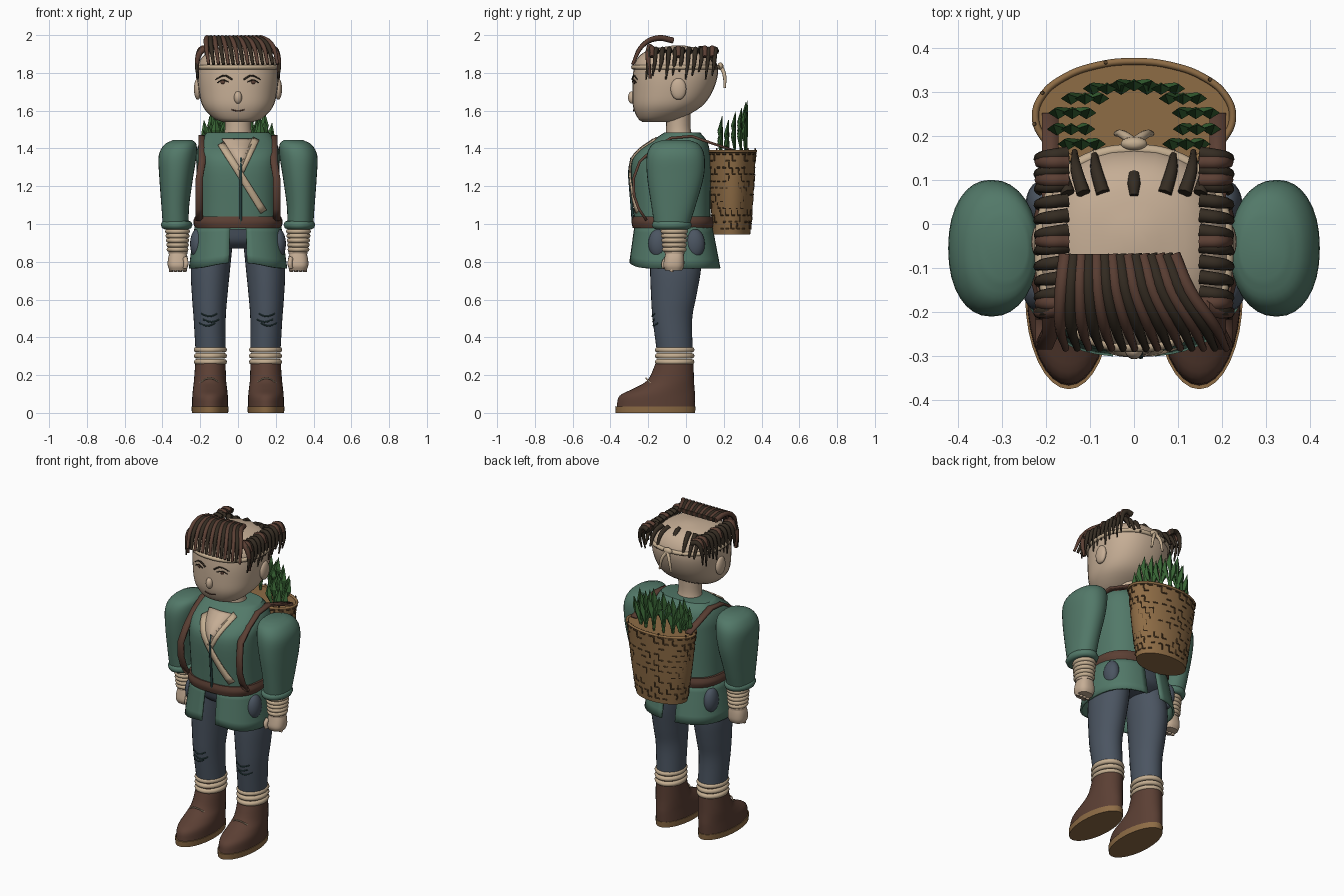
import bpy, bmesh, math, random
from mathutils import Vector
from mathutils.bvhtree import BVHTree

random.seed(4)
cube = bpy.data.objects.get("Cube")
if cube:
    bpy.data.objects.remove(cube)


def material(name, *rgb):
    m = bpy.data.materials.new(name)
    m.use_nodes = True
    m.diffuse_color = (*rgb, 1)
    m.node_tree.nodes["Principled BSDF"].inputs["Base Color"].default_value = (*rgb, 1)
    return m


SKIN = material("skin", .56, .42, .3)
CLOTH = material("beige cloth", .55, .42, .28)
HAIR = material("dark hair", .035, .025, .016)
LEATHER = material("brown leather", .105, .05, .034)
GREEN = material("green tunic", .085, .19, .14)
SEAM = material("dark seam", .02, .05, .05)
LEAF = material("leaf green", .04, .13, .035)
BLUE = material("blue trousers", .07, .09, .12)
BASKET = material("basket tan", .27, .15, .06)
WEAVE = material("weave brown", .1, .055, .022)


def finish(name, verts, faces, mat, angle=40, thick=0):
    me = bpy.data.meshes.new(name)
    me.from_pydata(verts, [], faces)
    bm = bmesh.new()
    bm.from_mesh(me)
    bmesh.ops.recalc_face_normals(bm, faces=bm.faces)
    bm.to_mesh(me)
    bm.free()
    ob = bpy.data.objects.new(name, me)
    bpy.context.collection.objects.link(ob)
    me.materials.append(mat)
    if thick:
        mod = ob.modifiers.new("thickness", "SOLIDIFY")
        mod.thickness, mod.offset = thick, 0
    if angle:
        bpy.ops.object.select_all(action="DESELECT")
        bpy.context.view_layer.objects.active = ob
        ob.select_set(True)
        bpy.ops.object.shade_smooth_by_angle(angle=math.radians(angle))
    return ob


def oval(a, cx, cy, rx, ry, e=2):
    c, s = math.cos(a), math.sin(a)
    return (cx + math.copysign(abs(c) ** (2 / e), c) * rx,
            cy + math.copysign(abs(s) ** (2 / e), s) * ry)


def loft(name, sections, mat, n=32, e=2.0, steps=4, angle=50):
    """Capped stack of ovals; each section is z, cx, cy, rx, ry."""
    k = [Vector(s) for s in sections]
    rings = []
    for i in range(len(k) - 1):
        a, b = k[i], k[i + 1]
        m0 = (b - k[i - 1]) / 2 if i else b - a
        m1 = (k[i + 2] - a) / 2 if i + 2 < len(k) else b - a
        for j in range(steps):
            t = j / steps
            u = t * t * (3 - 2 * t)
            rings.append(a * (1 - u) + b * u + m0 * (t * (1 - t) ** 2) - m1 * (t * t * (1 - t)))
    rings.append(k[-1])
    verts = [(*oval(math.tau * j / n, *r[1:], e), r[0]) for r in rings for j in range(n)]
    faces = [(i * n + j, i * n + (j + 1) % n, (i + 1) * n + (j + 1) % n, (i + 1) * n + j)
             for i in range(len(rings) - 1) for j in range(n)]
    faces += [tuple(range(n)), tuple(range(len(verts) - n, len(verts)))]
    return finish(name, verts, faces, mat, angle)


def tubes(name, paths, r, mat, tip=1.0, closed=False):
    """Round strands along smooth paths, thinning to the tip."""
    cu = bpy.data.curves.new(name, "CURVE")
    cu.dimensions, cu.bevel_depth, cu.bevel_resolution = "3D", r, 2
    cu.resolution_u, cu.use_fill_caps = 5, True
    for path in paths:
        sp = cu.splines.new("BEZIER")
        sp.bezier_points.add(len(path) - 1)
        sp.use_cyclic_u = closed
        for i, (p, co) in enumerate(zip(sp.bezier_points, path)):
            p.co = co
            p.handle_left_type = p.handle_right_type = "AUTO"
            p.radius = 1 + (tip - 1) * (i / (len(path) - 1)) ** 2
    tmp = bpy.data.objects.new(name, cu)
    me = bpy.data.meshes.new_from_object(tmp)
    bpy.data.objects.remove(tmp)
    ob = bpy.data.objects.new(name, me)
    bpy.context.collection.objects.link(ob)
    me.materials.clear()
    me.materials.append(mat)
    me.shade_smooth()
    return ob


def hoop(z, cx, cy, rx, ry, e=2):
    return [(*oval(math.tau * i / 16, cx, cy, rx, ry, e), z) for i in range(16)]


def ball(name, loc, radii, mat):
    arcs = [math.pi * (i / 10 - .5) for i in range(1, 10)]
    return loft(name, [(loc[2] + radii[2] * math.sin(a), loc[0], loc[1], radii[0] * math.cos(a),
                        radii[1] * math.cos(a)) for a in arcs], mat, n=20, steps=1, angle=80)


def tree(ob):
    return BVHTree.FromPolygons([v.co for v in ob.data.vertices], [p.vertices for p in ob.data.polygons])


def onto(target, pts, off=.004):
    """Place x, z points on the front of a part."""
    out = []
    for x, z in pts:
        hit = target.ray_cast(Vector((x, -2, z)), Vector((0, 1, 0)))[0]
        out.append((x, (hit.y if hit else -.2) - off, z))
    return out


def patch(name, target, a, b, w0, w1, across, mat):
    """Thin band lying on the front of a part from a to b."""
    a, b, across = Vector(a), Vector(b), Vector(across).normalized()
    pts = []
    for i in range(13):
        t = i / 12
        half = across * (w0 + (w1 - w0) * t) / 2
        pts += [a.lerp(b, t) + half * s for s in (-1, 0, 1)]
    faces = [(3 * i + j, 3 * i + j + 1, 3 * i + j + 4, 3 * i + j + 3) for i in range(12) for j in (0, 1)]
    return finish(name, onto(target, pts, .006), faces, mat, thick=.009)


# Head, neck and face
head = tree(loft("head", [(1.54, 0, -.16, .08, .07), (1.56, 0, -.14, .13, .115), (1.62, 0, -.1, .185, .18),
                          (1.7, 0, -.072, .207, .212), (1.8, 0, -.055, .216, .225), (1.87, 0, -.055, .2, .208),
                          (1.92, 0, -.05, .14, .15), (1.945, 0, -.04, .03, .03)], SKIN, e=2.3, angle=80))
loft("neck", [(1.42, 0, -.03, .09, .08), (1.5, 0, -.04, .07, .065), (1.6, 0, -.04, .07, .065)], SKIN)
ball("nose", (0, -.285, 1.67), (.021, .022, .034), SKIN)
for s in (-1, 1):
    ball("ear", (s * .213, -.04, 1.715), (.02, .042, .058), SKIN)
    tubes("brow", [onto(head, [(s * .03, 1.765), (s * .07, 1.785), (s * .12, 1.765)])], .005, HAIR, .5)
    tubes("eyelid", [onto(head, [(s * .05, 1.752), (s * .08, 1.762), (s * .11, 1.748)])], .003, HAIR)
    ball("iris", onto(head, [(s * .08, 1.752)], 0)[0], (.013, .005, .011), LEATHER)
tubes("mouth", [onto(head, [(-.035, 1.605), (0, 1.598), (.035, 1.605)])], .003, LEATHER)

# Headband with knot and tails
tubes("headband", [hoop(1.83, 0, -.055, .213, .223, 2.3)], .013, CLOTH, closed=True)
ball("headband_knot", (0, .182, 1.835), (.03, .016, .02), CLOTH)
tubes("headband_tails", [[(0, .185, 1.835), (s * .025, .203, 1.79), (s * .04, .205, 1.72)] for s in (-1, 1)],
      .011, CLOTH, .6)

# Hair: swept fringe, side locks and short back locks
fringe = []
for i in range(15):
    t = i / 14
    fringe.append([(-.155 + .245 * t, -.07, 1.972), (-.165 + .29 * t, -.15, 1.984),
                   (-.168 + .35 * t, -.23, 1.945), (-.155 + .365 * t, -.283, 1.845)])
tubes("fringe_brown", fringe[::2], .016, LEATHER, .5)
tubes("fringe_dark", fringe[1::2], .016, HAIR, .5)
for s in (-1, 1):
    locks = [[(s * .15, y + .01, 1.915), (s * .19, y + .005, 1.922), (s * .217, y, 1.86),
              (s * .213, y - .012, 1.765 + .02 * (i % 3))]
             for i, y in enumerate([-.2 + .035 * j for j in range(11)])]
    tubes("side_locks", locks, .016, HAIR, .25)
    tubes("side_locks_top", [[(s * .15, y, 1.92), (s * .19, y, 1.928), (s * .214, y, 1.885)]
                             for y in (-.18, -.04, .1, .14)], .017, LEATHER, .8)
    tubes("front_lock", [[(s * .16, -.19, 1.94), (s * .205, -.2, 1.9), (s * .215, -.19, 1.77)]], .018, LEATHER, .4)
    tubes("back_locks", [[(s * x, .07, 1.925), (s * (x + .015), .12, 1.9), (s * (x + .02), .165, 1.82)]
                         for x in (.07, .115, .15)], .016, HAIR, .4)
tubes("crown_lock", [[(0, .11, 1.9), (0, .09, 1.925), (0, .065, 1.935)]], .016, HAIR, .6)

# Tunic body, open neck, crossed sash and belt
body = tree(loft("tunic_body", [(.97, 0, -.07, .215, .2), (1.1, 0, -.075, .215, .205), (1.3, 0, -.08, .22, .212),
                                (1.38, 0, -.066, .22, .193), (1.44, 0, -.035, .2, .145),
                                (1.485, 0, -.02, .165, .095)], GREEN, e=2.6))
patch("open_neck", body, (.015, 1.3), (0, 1.45), .01, .17, (1, 0), SKIN)
patch("long_sash", body, (-.09, 1.425), (.135, 1.065), .036, .036, (.36, .225), CLOTH)
patch("short_sash", body, (.095, 1.45), (.015, 1.28), .036, .036, (.17, -.08), CLOTH)
tubes("tunic_seam", [onto(body, [(.015, 1.35 - .07 * i) for i in range(6)], .008)], .007, SEAM)
loft("belt", [(.98, 0, -.07, .228, .212), (1.01, 0, -.07, .237, .218), (1.04, 0, -.07, .228, .212)], LEATHER, e=2.6)

# Tunic skirt: two halves parted at the front and the back
for s in (-1, 1):
    verts, cols, rows = [], 25, 6
    for i in range(cols):
        a = math.radians(-83 + 166 * i / (cols - 1))
        low = .765 + .03 * max(0, -math.sin(a)) ** 6
        for j in range(rows):
            t = j / (rows - 1)
            x, y = oval(a, 0, -.067 + .008 * t, .222 + .033 * t, .2 + .037 * t, 2.5)
            verts.append((s * x, y, 1 + (low - 1) * t))
    faces = [(i * rows + j, i * rows + j + 1, (i + 1) * rows + j + 1, (i + 1) * rows + j)
             for i in range(cols - 1) for j in range(rows - 1)]
    finish("tunic_skirt", verts, faces, GREEN, thick=.012)

loft("hips", [(.87, 0, -.06, .17, .12), (.91, 0, -.06, .2, .165), (.98, 0, -.065, .205, .18)], BLUE, e=2.4)

for s in (-1, 1):
    # Legs, hip bulges and knee creases
    leg = tree(loft("trouser_leg", [(.33, s * .145, -.06, .08, .095), (.5, s * .15, -.072, .085, .105),
                                    (.62, s * .15, -.065, .094, .12), (.77, s * .145, -.055, .104, .135),
                                    (.93, s * .125, -.055, .1, .13)], BLUE))
    ball("hip_front", (s * .212, -.145, .895), (.042, .055, .08), BLUE)
    ball("hip_back", (s * .206, .045, .895), (.04, .055, .08), BLUE)
    tubes("knee_creases", [onto(leg, [(s * x, z), (s * (x + .04), z - .014), (s * (x + .085), z)], .001)
                           for x, z in ((.11, .525), (.1, .495), (.12, .475))], .004, SEAM)
    # Ankle wraps and boots
    tubes("ankle_wraps", [hoop(z, s * .146, -.06, .073, .09) for z in (.27, .302, .334)], .015, CLOTH, closed=True)
    loft("boot", [(.03, s * .148, -.16, .095, .207), (.09, s * .148, -.152, .094, .2),
                  (.13, s * .148, -.115, .09, .16), (.175, s * .148, -.08, .085, .122),
                  (.265, s * .146, -.06, .08, .1)], LEATHER)
    loft("boot_sole", [(0, s * .148, -.162, .096, .21), (.035, s * .148, -.162, .099, .213)], BASKET, steps=1)
    tubes("boot_stitch", [[(s * .095, -.185, .155), (s * .13, -.208, .18), (s * .17, -.208, .18),
                           (s * .203, -.185, .155)]], .004, CLOTH)
    # Sleeves, cuffs, wrist wraps and hands
    loft("sleeve", [(.99, s * .33, -.075, .068, .092), (1.1, s * .332, -.066, .074, .118),
                    (1.25, s * .327, -.056, .09, .15), (1.36, s * .32, -.055, .1, .153),
                    (1.42, s * .305, -.055, .085, .125), (1.445, s * .292, -.055, .05, .07)], GREEN, e=2.2)
    tubes("cuff", [hoop(.995, s * .325, -.075, .06, .082)], .024, GREEN, closed=True)
    loft("forearm", [(.84, s * .318, -.06, .05, .052), (.99, s * .32, -.065, .055, .06)], SKIN)
    tubes("wrist_wraps", [hoop(.865 + .024 * i, s * .32, -.062, .045 + .002 * i, .052 + .002 * i)
                          for i in range(5)], .013, CLOTH, closed=True)
    loft("hand", [(.755, s * .318, -.065, .045, .045), (.78, s * .318, -.065, .054, .055),
                  (.82, s * .318, -.062, .052, .052), (.86, s * .318, -.06, .04, .045)], SKIN, e=2.5)
    tubes("fingers", [[(s * (.282 + .024 * i), -.07, .79), (s * (.282 + .024 * i), -.078, .747)]
                      for i in range(4)], .013, SKIN, .8)
    tubes("thumb", [[(s * .28, -.1, .82), (s * .275, -.118, .79), (s * .28, -.115, .765)]], .014, SKIN, .8)
    # Shoulder strap
    path = [(.25, 1.39), (.13, 1.43), (.03, 1.465), (-.08, 1.455), (-.17, 1.4), (-.245, 1.33),
            (-.278, 1.24), (-.275, 1.15), (-.25, 1.08), (-.21, 1.02)]
    verts = [(s * (.19 + d + .015 * (i > 5)), y, z) for i, (y, z) in enumerate(path) for d in (-.019, .019)]
    finish("shoulder_strap", verts, [(2 * i, 2 * i + 1, 2 * i + 3, 2 * i + 2) for i in range(len(path) - 1)],
           LEATHER, thick=.014)

# Basket with rim and woven dashes
loft("basket", [(.945, 0, .24, .165, .1), (1.15, 0, .243, .2, .114), (1.385, 0, .245, .225, .125)], BASKET, n=40)
tubes("basket_rim", [hoop(1.385, 0, .245, .224, .124)], .008, BASKET, closed=True)


def on_basket(a, z):
    t = (z - .945) / .44
    return (*oval(a, 0, .24 + .005 * t, .166 + .061 * t, .101 + .025 * t), z)


dashes = []
for row in range(12):
    z = .975 + .036 * row
    for i in range(22):
        a = math.tau * (i + row % 2 / 2) / 22
        if random.random() < .75:
            dashes.append([on_basket(a + d, z) for d in (0, .08, .16)])
        if random.random() < .3:
            dashes.append([on_basket(a, z), on_basket(a, z + .03)])
tubes("basket_weave", dashes, .0045, WEAVE)

# Leafy plants standing in the basket
for i in range(11):
    a = math.radians(-35 + 25 * i)
    x, y = oval(a, 0, .235, .145, .085)
    top = 1.56 + .08 * max(0, math.sin(a)) + random.uniform(-.02, .015)
    for lean, drop in ((0, 0), (-.04, .045), (.04, .06)):
        h = top - drop
        loft("plant_leaf", [(1.37, x, y, .005, .005), (h - .13, x + lean * .3, y, .007, .007),
                            (h - .075, x + lean * .8, y - .005, .023, .014),
                            (h, x + lean, y + .005, .001, .001)], LEAF, n=4, steps=1, angle=0)
